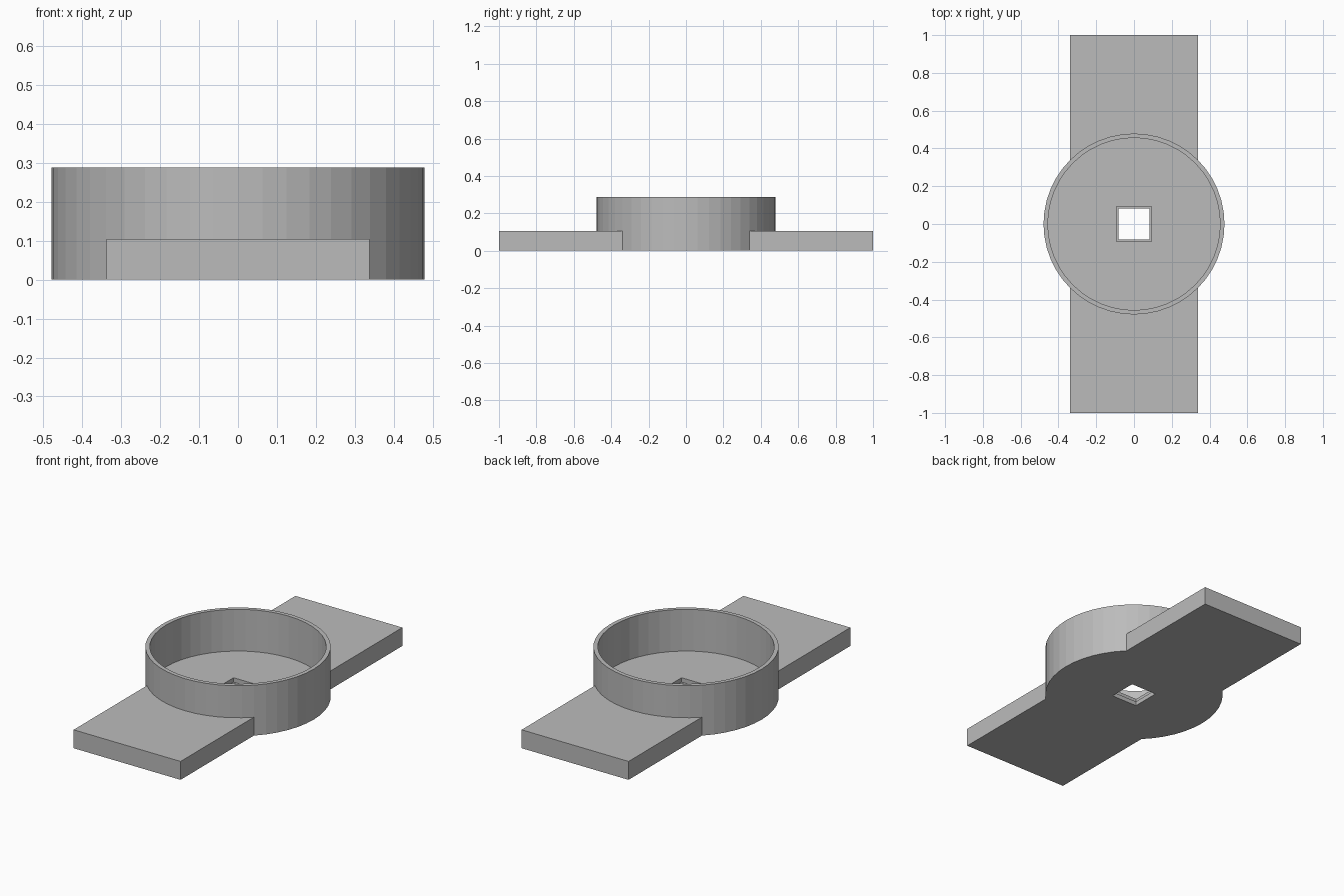
import bpy

cube = bpy.data.objects.get("Cube")
if cube:
    bpy.data.objects.remove(cube, do_unlink=True)

HEIGHT, PLATE_TOP, FLOOR, STEP = 0.288, 0.105, 0.05, 0.025
SIDES = 48

grey = bpy.data.materials.new("plain_grey")
grey.use_nodes = True
colour = (0.5, 0.5, 0.5, 1)
grey.diffuse_color = colour
grey.node_tree.nodes["Principled BSDF"].inputs["Base Color"].default_value = colour


def finish(name):
    ob = bpy.context.object
    ob.name = ob.data.name = name
    ob.data.materials.append(grey)
    return ob


def box(name, width, depth, low, high):
    bpy.ops.mesh.primitive_cube_add(size=1, location=(0, 0, (low + high) / 2))
    ob = bpy.context.object
    ob.scale = (width, depth, high - low)
    bpy.ops.object.transform_apply(location=True, rotation=False, scale=True)
    return finish(name)


def disc(name, radius, low, high):
    bpy.ops.mesh.primitive_cylinder_add(vertices=SIDES, radius=radius,
                                        depth=high - low,
                                        location=(0, 0, (low + high) / 2))
    bpy.ops.object.transform_apply(location=True, rotation=False, scale=True)
    return finish(name)


def combine(target, other, operation):
    mod = target.modifiers.new(operation.lower(), "BOOLEAN")
    mod.operation, mod.solver, mod.object = operation, "EXACT", other
    bpy.context.view_layer.objects.active = target
    bpy.ops.object.modifier_apply(modifier=mod.name)
    bpy.data.objects.remove(other, do_unlink=True)


# Round cup joined with the long mounting plate
holder = disc("cup_holder", 0.479, 0, HEIGHT)
combine(holder, box("mounting_plate", 0.675, 2, 0, PLATE_TOP), "UNION")

# Open cavity with a thin wall and floor
combine(holder, disc("cavity_cutter", 0.456, FLOOR, HEIGHT + 0.1), "DIFFERENCE")

# Square hole, stepped wider at the top of the floor
combine(holder, box("hole_cutter", 0.164, 0.164, -0.1, HEIGHT), "DIFFERENCE")
combine(holder, box("recess_cutter", 0.186, 0.186, STEP, HEIGHT), "DIFFERENCE")
